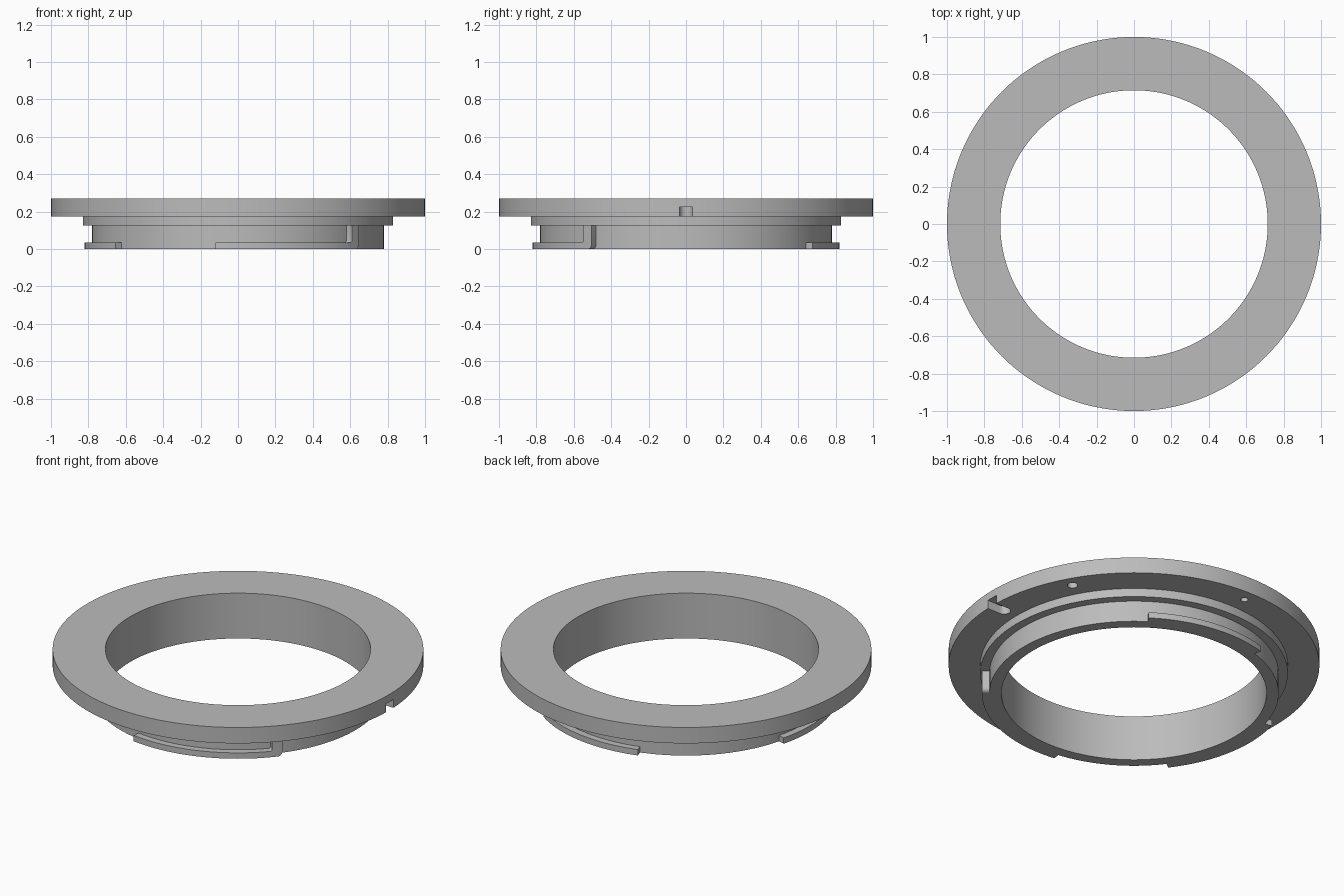
import bpy
import bmesh
from math import cos, sin, pi, radians, sqrt

SEGMENTS = 144
BORE, BARREL, COLLAR, FLANGE, TAB = 0.715, 0.78, 0.83, 1.0, 0.82
Z_TAB, Z_COLLAR, Z_FLANGE, Z_TOP = 0.035, 0.125, 0.175, 0.27

cube = bpy.data.objects.get("Cube")
if cube:
    bpy.data.objects.remove(cube, do_unlink=True)

grey = bpy.data.materials.new("satin grey")
grey.use_nodes = True
colour = (0.5, 0.5, 0.5, 1)
grey.diffuse_color = colour
grey.node_tree.nodes["Principled BSDF"].inputs["Base Color"].default_value = colour


def make_object(name, bm):
    bmesh.ops.recalc_face_normals(bm, faces=bm.faces)
    mesh = bpy.data.meshes.new(name)
    bm.to_mesh(mesh)
    bm.free()
    mesh.materials.append(grey)
    obj = bpy.data.objects.new(name, mesh)
    bpy.context.collection.objects.link(obj)
    return obj


def skin(name, sections, closed):
    """Join a row of equal cross-sections into a solid."""
    bm = bmesh.new()
    rings = [[bm.verts.new(p) for p in s] for s in sections]
    pairs = list(zip(rings, rings[1:]))
    if closed:
        pairs.append((rings[-1], rings[0]))
    else:
        bm.faces.new(rings[0])
        bm.faces.new(rings[-1])
    for a, b in pairs:
        for i in range(len(a)):
            j = (i + 1) % len(a)
            bm.faces.new((a[i], a[j], b[j], b[i]))
    return make_object(name, bm)


def polar(r, angle, z):
    return (r * cos(angle), r * sin(angle), z)


def smooth(obj):
    bpy.ops.object.select_all(action="DESELECT")
    obj.select_set(True)
    bpy.context.view_layer.objects.active = obj
    bpy.ops.object.shade_smooth_by_angle(angle=radians(30))


def cut(target, outline, z_roof):
    """Sink a pocket with the given outline into the flange underside."""
    levels = (Z_FLANGE - 0.03, z_roof)
    cutter = skin("pocket_cutter", [[(x, y, z) for x, y in outline] for z in levels], False)
    cutter.hide_render = True
    mod = target.modifiers.new("pocket", "BOOLEAN")
    mod.operation = "DIFFERENCE"
    mod.solver = "EXACT"
    mod.object = cutter
    bpy.context.view_layer.objects.active = target
    bpy.ops.object.modifier_apply(modifier=mod.name)
    bpy.data.objects.remove(cutter, do_unlink=True)


def arc(cx, cy, r, start, end, steps):
    angles = [start + (end - start) * i / steps for i in range(steps + 1)]
    return [(cx + r * cos(a), cy + r * sin(a)) for a in angles]


# Flange, collar and barrel turned as one ring
profile = [(BORE, 0), (BARREL, 0), (BARREL, Z_COLLAR), (COLLAR, Z_COLLAR),
           (COLLAR, Z_FLANGE), (FLANGE, Z_FLANGE), (FLANGE, Z_TOP), (BORE, Z_TOP)]
ring = skin("adapter_ring",
            [[polar(r, 2 * pi * i / SEGMENTS, z) for r, z in profile]
             for i in range(SEGMENTS)], True)

# Round-ended locking slot, open at the rim
slot = arc(0.915, 0, 0.035, pi / 2, 3 * pi / 2, 12) + [(1.1, -0.035), (1.1, 0.035)]
cut(ring, slot, 0.225)

# Blind holes in the flange underside
for degrees, radius in ((29, 0.028), (90, 0.02)):
    x, y, _ = polar(0.925, radians(degrees), 0)
    cut(ring, arc(x, y, radius, 0, 2 * pi, 24)[:-1], 0.225)
smooth(ring)


def bayonet_tab(name, start, end, stop=None):
    """Curved lug; a stop angle adds a rounded post up to the collar."""
    count = int(end - start)
    stations = []
    limit = stop if stop else end
    for i in range(count + 1):
        stations.append((start + (limit - start) * i / count, 0, Z_TAB))
    if stop:
        # Inner fillet, then the post with its rounded lower corner
        fillet = 0.8
        stations = [s for s in stations if s[0] < stop - fillet]
        for i in range(6):
            t = i / 5
            stations.append((stop - fillet * (1 - t), 0,
                             Z_TAB + 0.012 * (1 - sqrt(1 - t * t))))
        stations.append((stop, 0, Z_COLLAR))
        corner = 1.8
        for i in range(8):
            t = i / 7
            stations.append((end - corner * (1 - t),
                             0.025 * (1 - sqrt(1 - t * t)), Z_COLLAR))
    inner = BARREL - 0.02
    sections = []
    for degrees, low, high in stations:
        a = radians(degrees)
        sections.append([polar(inner, a, low), polar(TAB, a, low),
                         polar(TAB, a, high), polar(inner, a, high)])
    smooth(skin(name, sections, False))


# Three lugs around the barrel, one carrying the rotation stop
bayonet_tab("back_tab", 55.5, 106.5)
bayonet_tab("right_tab", 165, 217)
bayonet_tab("front_tab_with_stop", 261.6, 322, stop=318)
